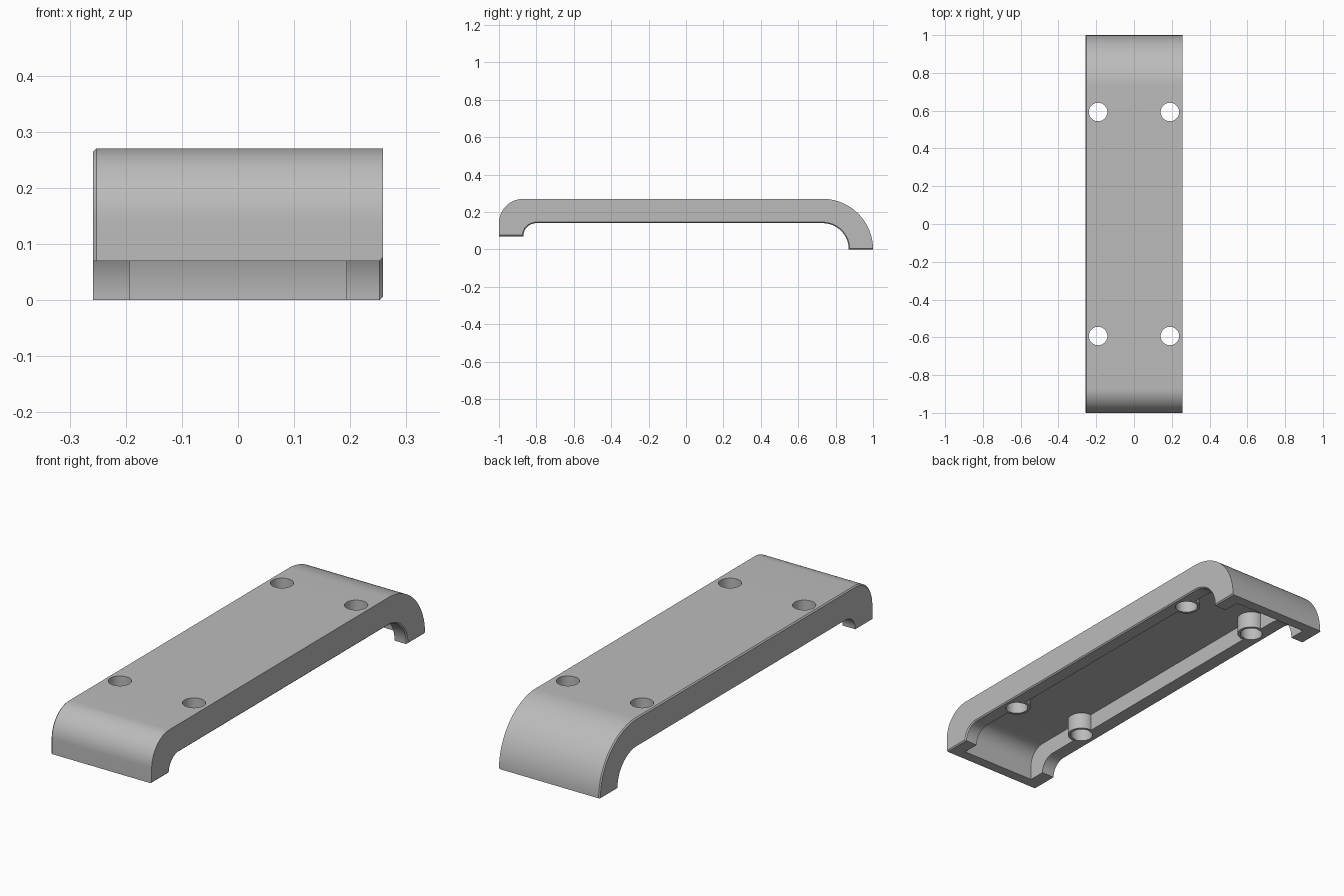
import bpy, bmesh, math

cube = bpy.data.objects.get("Cube")
if cube:
    bpy.data.objects.remove(cube, do_unlink=True)

HALF_W = 0.258      # half of the width
TOP, UNDER = 0.27, 0.14
FRONT_Z = 0.07      # foot of the shorter front end
WALL, SKIN = 0.065, 0.05
CHAMFER = 0.006

grey = bpy.data.materials.new("plain grey")
grey.use_nodes = True
grey.diffuse_color = (0.5, 0.5, 0.5, 1)
grey.node_tree.nodes["Principled BSDF"].inputs["Base Color"].default_value = (0.5, 0.5, 0.5, 1)


def arc(cy, cz, r, start, end, steps=20):
    angles = [math.radians(start + (end - start) * i / steps) for i in range(steps + 1)]
    return [(cy + r * math.cos(a), cz + r * math.sin(a)) for a in angles]


def add_object(name, bm):
    bmesh.ops.recalc_face_normals(bm, faces=bm.faces)
    mesh = bpy.data.meshes.new(name)
    bm.to_mesh(mesh)
    bm.free()
    mesh.materials.append(grey)
    obj = bpy.data.objects.new(name, mesh)
    bpy.context.collection.objects.link(obj)
    return obj


def extrude_profile(points, half):
    bm = bmesh.new()
    face = bm.faces.new([bm.verts.new((-half, y, z)) for y, z in points])
    new = bmesh.ops.extrude_face_region(bm, geom=[face])["geom"]
    bmesh.ops.translate(bm, vec=(2 * half, 0, 0),
                        verts=[v for v in new if isinstance(v, bmesh.types.BMVert)])
    return bm


def cylinder(name, r, x, y, z0, z1):
    bm = bmesh.new()
    bmesh.ops.create_cone(bm, cap_ends=True, segments=40, radius1=r, radius2=r, depth=z1 - z0)
    bmesh.ops.translate(bm, vec=(x, y, (z0 + z1) / 2), verts=bm.verts)
    return add_object(name, bm)


def combine(target, helper, operation):
    mod = target.modifiers.new(helper.name, "BOOLEAN")
    mod.operation, mod.solver, mod.object = operation, "EXACT", helper
    helper.hide_render = True
    bpy.context.view_layer.objects.active = target
    bpy.ops.object.modifier_apply(modifier=mod.name)
    bpy.data.objects.remove(helper, do_unlink=True)


# Handle body: rounded ends, long back foot and short front foot
outer = arc(0.73, 0, TOP, 0, 90, 32) + arc(-0.87, UNDER, 0.13, 90, 180)
under = [(-1, FRONT_Z)] + arc(-0.80, FRONT_Z, 0.07, 180, 90) + arc(0.73, 0, UNDER, 90, 0)
bm = extrude_profile(outer + under, HALF_W)
bm.edges.ensure_lookup_table()


def on_under(v):
    return any(abs(v.co.y - y) + abs(v.co.z - z) < 1e-4 for y, z in under + outer[:1])


# Fine chamfers: upper edge of one side, lower edge of the other
chamfered = []
for e in bm.edges:
    a, b = e.verts
    low = on_under(a) and on_under(b)
    if (a.co.x < 0 and b.co.x < 0 and not low) or (a.co.x > 0 and b.co.x > 0 and low):
        chamfered.append(e)
bmesh.ops.bevel(bm, geom=chamfered, offset=CHAMFER, offset_type="OFFSET",
                segments=1, affect="EDGES", clamp_overlap=True)
body = add_object("handle_body", bm)

# Hollow underside following the outer curve
hollow = arc(0.73, 0, TOP - SKIN, 0, 90, 32) + arc(-0.87, UNDER, 0.13 - SKIN, 90, 180)
hollow += [(SKIN - 1, -0.1), (0.73 + TOP - SKIN, -0.1)]
combine(body, add_object("hollow_cutter", extrude_profile(hollow, HALF_W - WALL)), "DIFFERENCE")

# Four screw bosses with through holes
spots = [(x, y) for x in (-0.19, 0.19) for y in (-0.593, 0.593)]
for x, y in spots:
    combine(body, cylinder("boss", 0.062, x, y, UNDER + 0.002, TOP - 0.02), "UNION")
for x, y in spots:
    combine(body, cylinder("hole_cutter", 0.049, x, y, -0.1, 0.5), "DIFFERENCE")

# Smooth curves, crisp edges
bpy.ops.object.select_all(action="DESELECT")
body.select_set(True)
bpy.context.view_layer.objects.active = body
bpy.ops.object.shade_smooth_by_angle(angle=math.radians(25))
